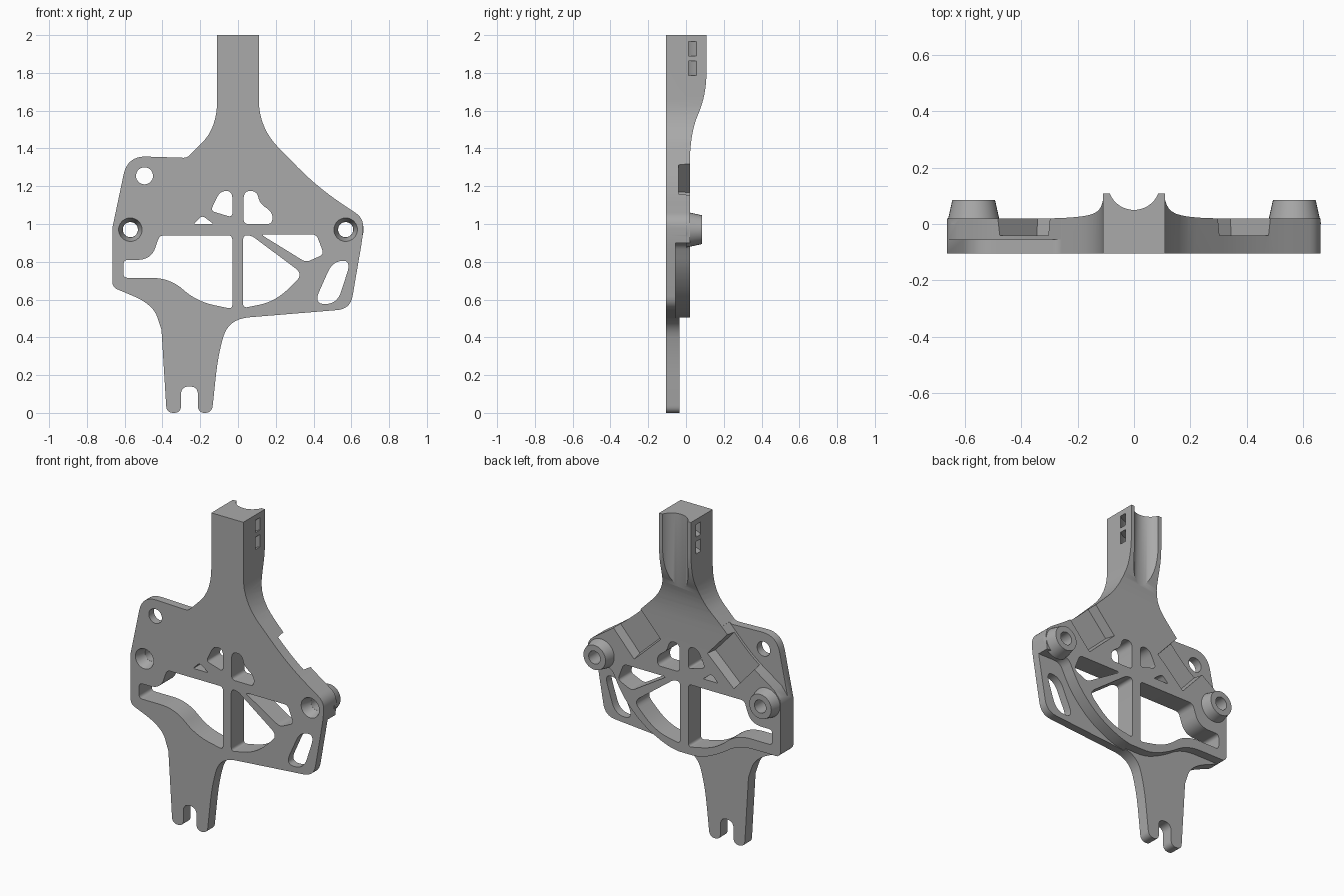
import bpy, bmesh, math
from mathutils import Vector

if "Cube" in bpy.data.objects:
    bpy.data.objects.remove(bpy.data.objects["Cube"])

FRONT, BACK, FAR = -0.105, 0.02, 0.3

grey = bpy.data.materials.new("plain grey")
grey.use_nodes = True
grey.diffuse_color = (0.4, 0.4, 0.4, 1)
grey.node_tree.nodes["Principled BSDF"].inputs["Base Color"].default_value = (0.4, 0.4, 0.4, 1)


def rounded(points, default=0.0, steps=8):
    """Round each corner (x, z, reach) of a closed outline."""
    out = []
    for i, p in enumerate(points):
        c = Vector(p[:2])
        reach = p[2] if len(p) > 2 else default
        if reach == 0:
            out.append(c)
            continue
        a = Vector(points[i - 1][:2]) - c
        b = Vector(points[(i + 1) % len(points)][:2]) - c
        a = c + a.normalized() * min(reach, a.length * 0.499)
        b = c + b.normalized() * min(reach, b.length * 0.499)
        for k in range(steps + 1):
            t = k / steps
            out.append(a * (1 - t) ** 2 + c * 2 * t * (1 - t) + b * t * t)
    return out


def prism(name, points, start, end, axis="Y", grow=1.0):
    """Extrude an outline along an axis, optionally widening the far end."""
    place = {"X": lambda u, v, w: (w, u, v),
             "Y": lambda u, v, w: (u, w, v),
             "Z": lambda u, v, w: (u, v, w)}[axis]
    mid = sum((Vector(p) for p in points), Vector((0, 0))) / len(points)
    bm = bmesh.new()
    rings = []
    for w, s in ((start, 1.0), (end, grow)):
        ring = [mid + (Vector(p) - mid) * s for p in points]
        rings.append([bm.verts.new(place(p.x, p.y, w)) for p in ring])
    n = len(points)
    for i in range(n):
        j = (i + 1) % n
        bm.faces.new((rings[0][i], rings[0][j], rings[1][j], rings[1][i]))
    for ring in rings:
        bm.faces.new(ring)
    bmesh.ops.recalc_face_normals(bm, faces=bm.faces)
    mesh = bpy.data.meshes.new(name)
    bm.to_mesh(mesh)
    bm.free()
    mesh.materials.append(grey)
    obj = bpy.data.objects.new(name, mesh)
    bpy.context.collection.objects.link(obj)
    return obj


def circle(x, z, r, n=32):
    return [Vector((x + r * math.cos(k * math.tau / n), z + r * math.sin(k * math.tau / n)))
            for k in range(n)]


def combine(tool, operation="DIFFERENCE"):
    """Apply a boolean to the bracket and discard the tool."""
    mod = bracket.modifiers.new("shape", "BOOLEAN")
    mod.operation, mod.solver, mod.object = operation, "EXACT", tool
    bpy.context.view_layer.objects.active = bracket
    bpy.ops.object.modifier_apply(modifier=mod.name)
    bpy.data.objects.remove(tool)


# Whole silhouette: neck, shoulders, tab and forked leg
bracket = prism("bracket_body", rounded([
    (-0.11, 2), (0.11, 2), (0.11, 1.51, 0.15), (0.42, 1.195, 0.15), (0.665, 1.03, 0.05),
    (0.66, 0.93, 0.05), (0.595, 0.55, 0.07), (-0.05, 0.497, 0.11), (-0.105, 0.31, 0.12),
    (-0.138, 0, 0.038), (-0.212, 0, 0.037), (-0.212, 0.14, 0.045), (-0.302, 0.14, 0.045),
    (-0.302, 0, 0.037), (-0.378, 0, 0.037), (-0.405, 0.44), (-0.45, 0.575, 0.13),
    (-0.665, 0.665, 0.03), (-0.665, 0.98), (-0.585, 1.36, 0.1), (-0.27, 1.35, 0.02),
    (-0.11, 1.51, 0.15)]), FRONT, 0.11)

# Back surface, sweeping out from the plate to the neck
sweep = rounded([(BACK, -0.2), (BACK, 1.48, 0.17), (0.108, 1.68, 0.12), (0.108, 2.2),
                 (0.5, 2.2), (0.5, -0.2)])
combine(prism("back_cutter", sweep, -1, 1, "X"))

# Thin corner tab, thin leg and thin lower wing
combine(prism("tab_cutter", rounded([
    (-0.26, 1.36), (-0.42, 1.195, 0.1), (-0.62, 1.06), (-0.68, 0.98), (-0.8, 0.98),
    (-0.8, 1.5), (-0.26, 1.5)]), -0.055, FAR))
combine(prism("leg_cutter", rounded([
    (-0.8, 0.655), (-0.38, 0.655, 0.1), (-0.24, 0.56, 0.08), (-0.11, 0.505, 0.06),
    (0.1, 0.505), (0.1, -0.2), (-0.8, -0.2)]), -0.035, FAR))
combine(prism("wing_cutter", rounded([
    (0.8, 0.9), (0.5, 0.9, 0.04), (0.42, 0.74, 0.1), (0.28, 0.6, 0.09), (0.12, 0.52, 0.08),
    (0.03, 0.503), (0.03, 0.3), (0.8, 0.3)]), -0.055, FAR))

# Sloping pockets beside the bosses
for side in (-1, 1):
    pocket = [(0.4, 1.42), (0.175, 1.17), (0.345, 1.01), (0.57, 1.26)]
    combine(prism("pocket_cutter", [(x * side, z) for x, z in pocket],
                  -0.04, 0.06, grow=1.12))

# Tapered bosses with countersunk bolt holes
for x in (-0.57, 0.57):
    combine(prism("boss", circle(x, 0.97, 0.095), -0.0, 0.085, grow=0.8), "UNION")
    combine(prism("bolt_cutter", circle(x, 0.97, 0.04), -0.3, FAR))
    combine(prism("sink_cutter", circle(x, 0.97, 0.064), FRONT - 0.005, -0.04, grow=0.64))

# Cable channel down the neck and curved tie slots round it
combine(prism("channel_cutter", circle(0, 0.143, 0.093, 48), 1.2, 2.2, "Z"))
for low in (1.785, 1.89):
    arc = [math.pi + math.pi * k / 24 for k in range(25)]
    ring = [(0.17 * math.cos(a), 0.143 + 0.17 * math.sin(a)) for a in arc]
    ring += [(0.14 * math.cos(a), 0.143 + 0.14 * math.sin(a)) for a in reversed(arc)]
    combine(prism("tie_cutter", ring, low, low + 0.077, "Z"))

# Lightening windows and plate holes
windows = [
    [(0.027, 0.94), (0.07, 0.94), (0.345, 0.735, 0.05), (0.2, 0.59, 0.13), (0.027, 0.555)],
    [(0.12, 0.945), (0.415, 0.945), (0.455, 0.84), (0.36, 0.797)],
    [(-0.03, 0.94), (-0.415, 0.94), (-0.46, 0.81, 0.09), (-0.607, 0.81), (-0.607, 0.715),
     (-0.36, 0.715, 0.1), (-0.22, 0.59, 0.13), (-0.03, 0.55)],
    [(-0.03, 1.175, 0.04), (-0.095, 1.175, 0.04), (-0.145, 1.07), (-0.03, 1.035)],
    [(0.03, 1.0), (0.03, 1.175, 0.04), (0.1, 1.175, 0.05), (0.115, 1.11, 0.03),
     (0.185, 1.06, 0.04), (0.18, 1.0)],
    [(-0.235, 1.0, 0.01), (-0.19, 1.045, 0.02), (-0.13, 1.0, 0.01)],
    [(0.5, 0.8, 0.06), (0.6, 0.81, 0.07), (0.525, 0.577, 0.07), (0.4, 0.575, 0.07)],
]
for outline in windows:
    combine(prism("window_cutter", rounded(outline, 0.025), -0.3, FAR))
combine(prism("tab_hole_cutter", circle(-0.495, 1.255, 0.045), -0.3, FAR))

# Crisp edges, smooth curves
bpy.ops.object.select_all(action="DESELECT")
bracket.select_set(True)
bpy.context.view_layer.objects.active = bracket
bpy.ops.object.shade_smooth_by_angle(angle=math.radians(30))
